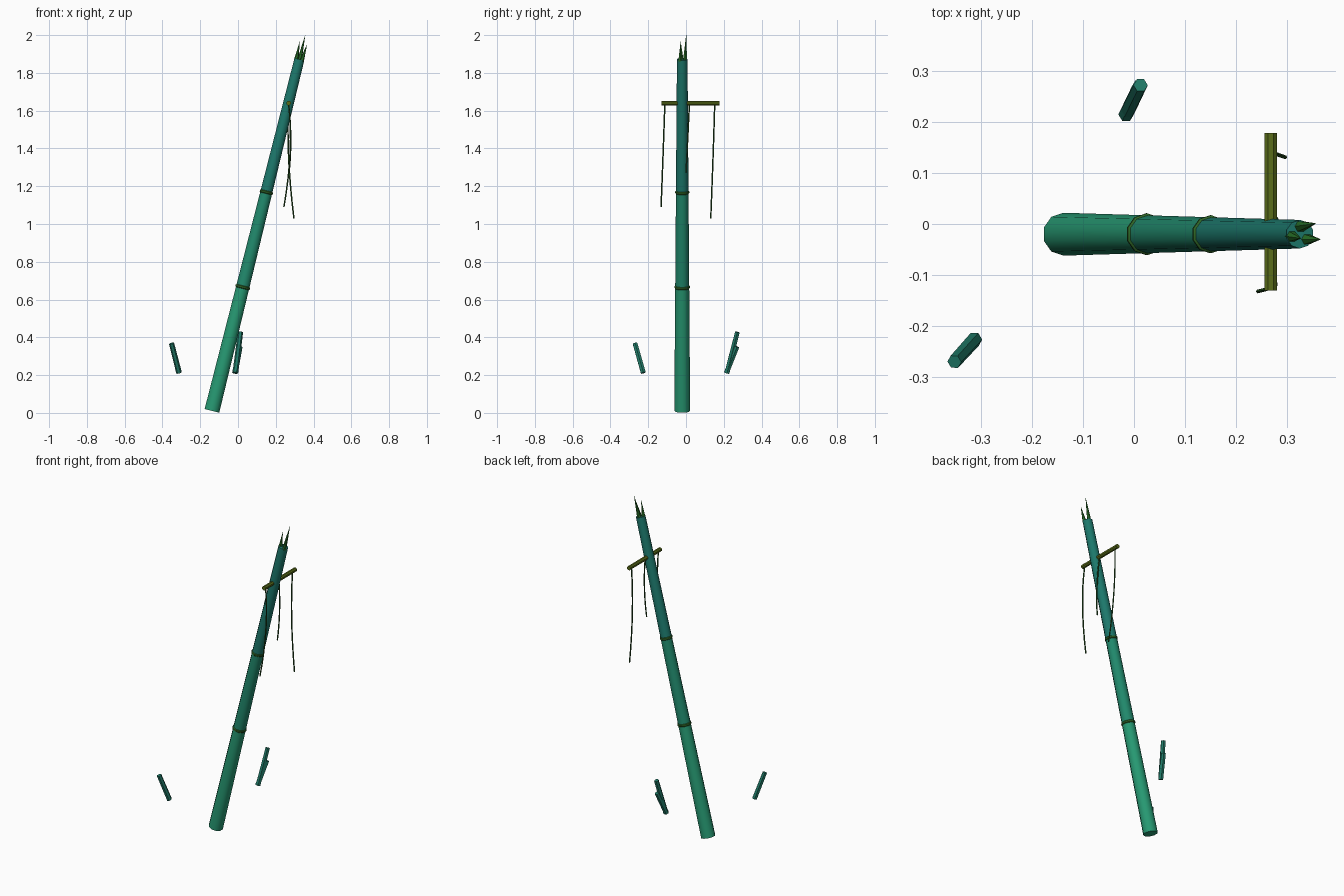
import bpy, bmesh, math
from mathutils import Vector

if "Cube" in bpy.data.objects:
    bpy.data.objects.remove(bpy.data.objects["Cube"])


def mat(name, rgb):
    m = bpy.data.materials.new(name)
    m.diffuse_color = (*rgb, 1)
    m.use_nodes = True
    m.node_tree.nodes["Principled BSDF"].inputs["Base Color"].default_value = m.diffuse_color
    return m


STALK = [mat("stalk_low", (0.02, 0.32, 0.17)),
         mat("stalk_mid", (0.015, 0.25, 0.15)),
         mat("stalk_high", (0.012, 0.19, 0.15))]
BAND = mat("band_green", (0.03, 0.14, 0.02))
BAR = mat("bar_olive", (0.10, 0.15, 0.01))
VINE = mat("vine_green", (0.02, 0.09, 0.015))
SPIKE = mat("spike_green", (0.02, 0.16, 0.02))
CHIP = mat("chip_teal", (0.015, 0.20, 0.14))


def tube(name, points, radii, sides, mats, turn=0.0):
    """Capped loft of round sections, all square to the end-to-end axis."""
    pts = [Vector(p) for p in points]
    q = Vector((0, 0, 1)).rotation_difference((pts[-1] - pts[0]).normalized())
    bm = bmesh.new()
    rings = []
    for p, r in zip(pts, radii):
        ring = []
        for k in range(sides):
            a = turn + 2 * math.pi * k / sides
            ring.append(bm.verts.new(p + q @ Vector((r * math.cos(a), r * math.sin(a), 0))))
        rings.append(ring)
    for i in range(len(rings) - 1):
        for k in range(sides):
            n = (k + 1) % sides
            f = bm.faces.new((rings[i][k], rings[i][n], rings[i + 1][n], rings[i + 1][k]))
            f.material_index = min(i, len(mats) - 1)
    bm.faces.new(rings[0][::-1])
    bm.faces.new(rings[-1]).material_index = len(mats) - 1
    me = bpy.data.meshes.new(name)
    bm.to_mesh(me)
    bm.free()
    for m in mats:
        me.materials.append(m)
    ob = bpy.data.objects.new(name, me)
    bpy.context.collection.objects.link(ob)
    bpy.context.view_layer.objects.active = ob
    ob.select_set(True)
    bpy.ops.object.shade_smooth_by_angle(angle=math.radians(40))
    ob.select_set(False)
    return ob


# Leaning stalk, tapered, in three tones
base, top = Vector((-0.138, -0.02, 0.0105)), Vector((0.325, -0.02, 1.872))
R0, R1 = 0.042, 0.028
ts = (0, 0.352, 0.622, 1)
tube("stalk", [base.lerp(top, t) for t in ts], [R0 + (R1 - R0) * t for t in ts],
     10, STALK, math.radians(18))

# Raised node bands
axis = (top - base).normalized()
for i, t in enumerate(ts[1:3]):
    r = R0 + (R1 - R0) * t
    c = base.lerp(top, t)
    steps = ((-0.008, 0), (-0.004, 0.004), (0.004, 0.004), (0.008, 0))
    tube(f"node_band_{i + 1}", [c + axis * h for h, _ in steps],
         [r + e for _, e in steps], 10, [BAND], math.radians(18))

# Crossbar
tube("crossbar", [(0.268, -0.13, 1.64), (0.268, 0.178, 1.64)], [0.013, 0.013], 8,
     [BAR], math.radians(22.5))

# Hanging vines: start, bowed middle, end
vines = [((0.268, -0.112, 1.635), (0.276, -0.121, 1.38), (0.243, -0.132, 1.09)),
         ((0.268, 0.018, 1.635), (0.279, 0.009, 1.45), (0.270, 0.000, 1.27)),
         ((0.268, 0.152, 1.635), (0.268, 0.143, 1.35), (0.296, 0.131, 1.03))]
for i, (a, b, c) in enumerate(vines):
    a, b, c = Vector(a), Vector(b), Vector(c)
    ctrl = 2 * b - (a + c) / 2
    path = [a * (1 - t) ** 2 + ctrl * 2 * t * (1 - t) + c * t * t
            for t in (k / 8 for k in range(9))]
    tube(f"vine_{i + 1}", path, [0.004] * 9, 6, [VINE])

# Splintered spikes on the broken tip
spikes = [((0.325, -0.005, 1.866), (0.356, 0.001, 2.0)),
          ((0.337, -0.030, 1.862), (0.365, -0.030, 1.95)),
          ((0.308, -0.024, 1.868), (0.327, -0.028, 1.965))]
for i, (a, b) in enumerate(spikes):
    tube(f"spike_{i + 1}", [a, b], [0.012, 0.0005], 6, [SPIKE])

# Loose chips floating around the base
chips = [((-0.312, -0.226, 0.212), (-0.352, -0.270, 0.368)),
         ((-0.016, 0.214, 0.212), (0.010, 0.270, 0.350)),
         ((-0.014, 0.217, 0.212), (0.013, 0.272, 0.428))]
for i, (a, b) in enumerate(chips):
    tube(f"chip_{i + 1}", [a, b], [0.015, 0.014], 6, [CHIP])
